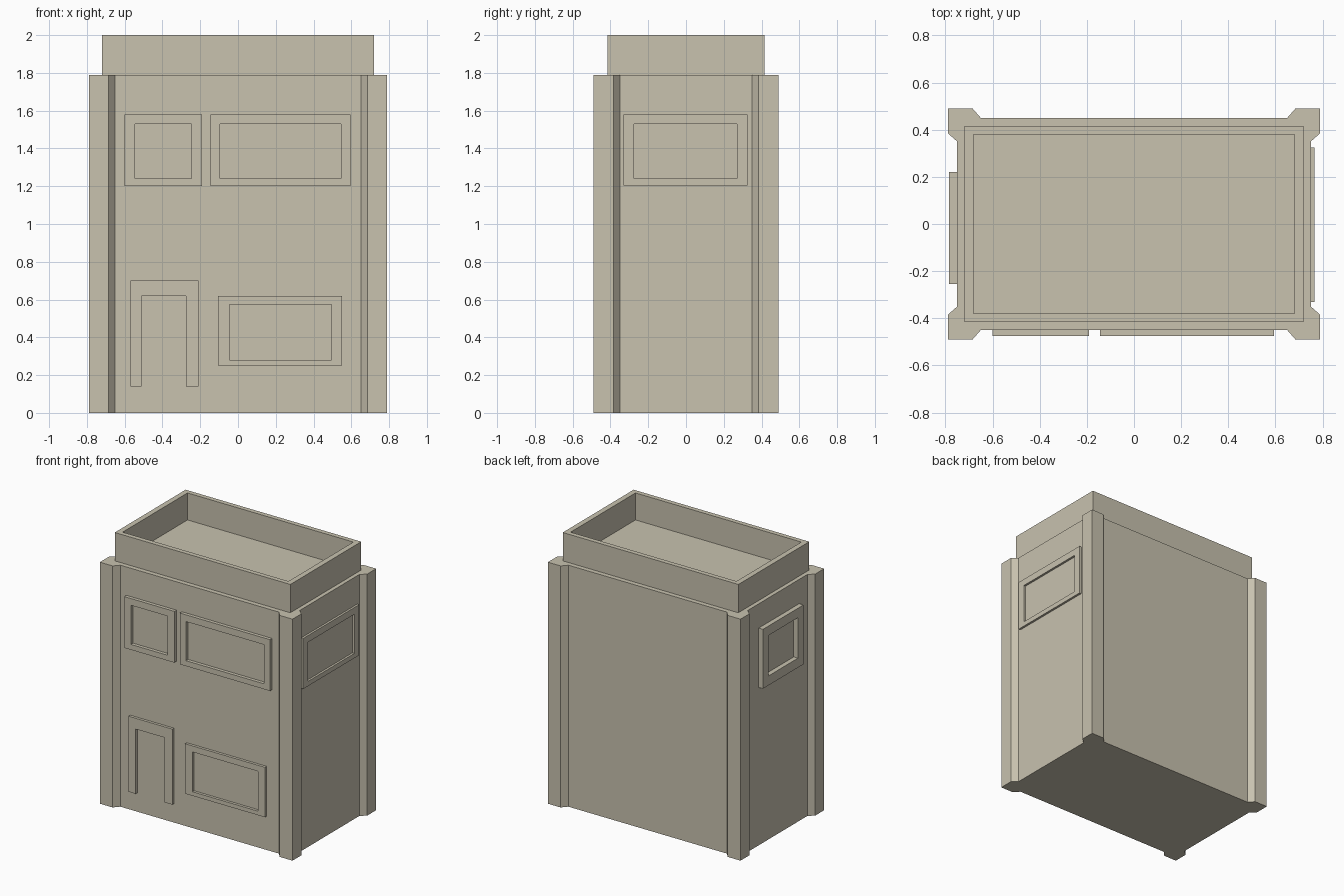
import bpy, bmesh
from mathutils import Vector

if "Cube" in bpy.data.objects:
    bpy.data.objects.remove(bpy.data.objects["Cube"])

stone = bpy.data.materials.new("beige_stone")
stone.diffuse_color = (0.58, 0.54, 0.43, 1)
stone.use_nodes = True
stone.node_tree.nodes["Principled BSDF"].inputs["Base Color"].default_value = stone.diffuse_color


def finish(name, bm):
    bmesh.ops.recalc_face_normals(bm, faces=bm.faces)
    mesh = bpy.data.meshes.new(name)
    bm.to_mesh(mesh)
    bm.free()
    mesh.materials.append(stone)
    obj = bpy.data.objects.new(name, mesh)
    bpy.context.collection.objects.link(obj)
    return obj


def prism(name, outline, z0, z1):
    bm = bmesh.new()
    face = bm.faces.new([bm.verts.new((x, y, z0)) for x, y in outline])
    top = bmesh.ops.extrude_face_region(bm, geom=[face], use_keep_orig=True)["geom"]
    verts = [v for v in top if isinstance(v, bmesh.types.BMVert)]
    bmesh.ops.translate(bm, verts=verts, vec=(0, 0, z1 - z0))
    return finish(name, bm)


def strip(name, outer, inner, place, d0, d1, closed=True):
    """Solid band between two outlines, from depth d0 to d1."""
    bm = bmesh.new()
    rows = [[bm.verts.new(place(u, v, d)) for u, v in pts]
            for pts, d in ((outer, d0), (outer, d1), (inner, d1), (inner, d0))]
    n = len(outer)
    for i in range(n if closed else n - 1):
        j = (i + 1) % n
        for k in range(4):
            a, b = rows[k], rows[(k + 1) % 4]
            bm.faces.new((a[i], a[j], b[j], b[i]))
    if not closed:
        for i in (0, n - 1):
            bm.faces.new([r[i] for r in rows])
    return finish(name, bm)


def rect(u0, u1, v0, v1):
    return [(u0, v0), (u0, v1), (u1, v1), (u1, v0)]


# Body with a chamfered pillar at each corner
corner = [(0.75, 0.35), (0.79, 0.385), (0.79, 0.49), (0.685, 0.49), (0.65, 0.45)]
outline = []
for sx, sy in ((1, 1), (-1, 1), (-1, -1), (1, -1)):
    pts = [(sx * x, sy * y) for x, y in corner]
    outline += pts if sx * sy > 0 else pts[::-1]
prism("tower_body", outline, 0, 1.79)

# Roof parapet and its sunken deck
strip("roof_parapet", rect(-0.72, 0.72, -0.415, 0.415), rect(-0.68, 0.68, -0.38, 0.38),
      lambda u, v, d: Vector((u, v, d)), 1.785, 2.0)
prism("roof_deck", rect(-0.69, 0.69, -0.39, 0.39), 1.78, 1.80)


# Wall placements: u along the wall, v up, d out from the wall
def front(u, v, d):
    return Vector((u, -0.45 - d, v))


def right(u, v, d):
    return Vector((0.75 + d, u, v))


def left(u, v, d):
    return Vector((-0.75 - d, u, v))


# Window frames
windows = [
    ("upper_small_window_frame", front, (-0.60, -0.19, 1.20, 1.58), (-0.545, -0.245, 1.24, 1.53), 0.025),
    ("upper_wide_window_frame", front, (-0.145, 0.595, 1.20, 1.58), (-0.095, 0.545, 1.24, 1.53), 0.025),
    ("lower_window_frame", front, (-0.105, 0.55, 0.25, 0.62), (-0.045, 0.495, 0.28, 0.575), 0.02),
    ("right_window_frame", right, (-0.33, 0.325, 1.205, 1.58), (-0.275, 0.27, 1.24, 1.53), 0.016),
    ("left_window_frame", left, (-0.255, 0.22, 1.17, 1.61), (-0.19, 0.155, 1.24, 1.54), 0.035),
]
for name, wall, outer, inner, depth in windows:
    strip(name, rect(*outer), rect(*inner), wall, -0.01, depth)

# Door frame, open at the bottom
strip("door_frame", rect(-0.57, -0.21, 0.14, 0.70),
      [(-0.51, 0.14), (-0.51, 0.62), (-0.275, 0.62), (-0.275, 0.14)],
      front, -0.01, 0.02, closed=False)
